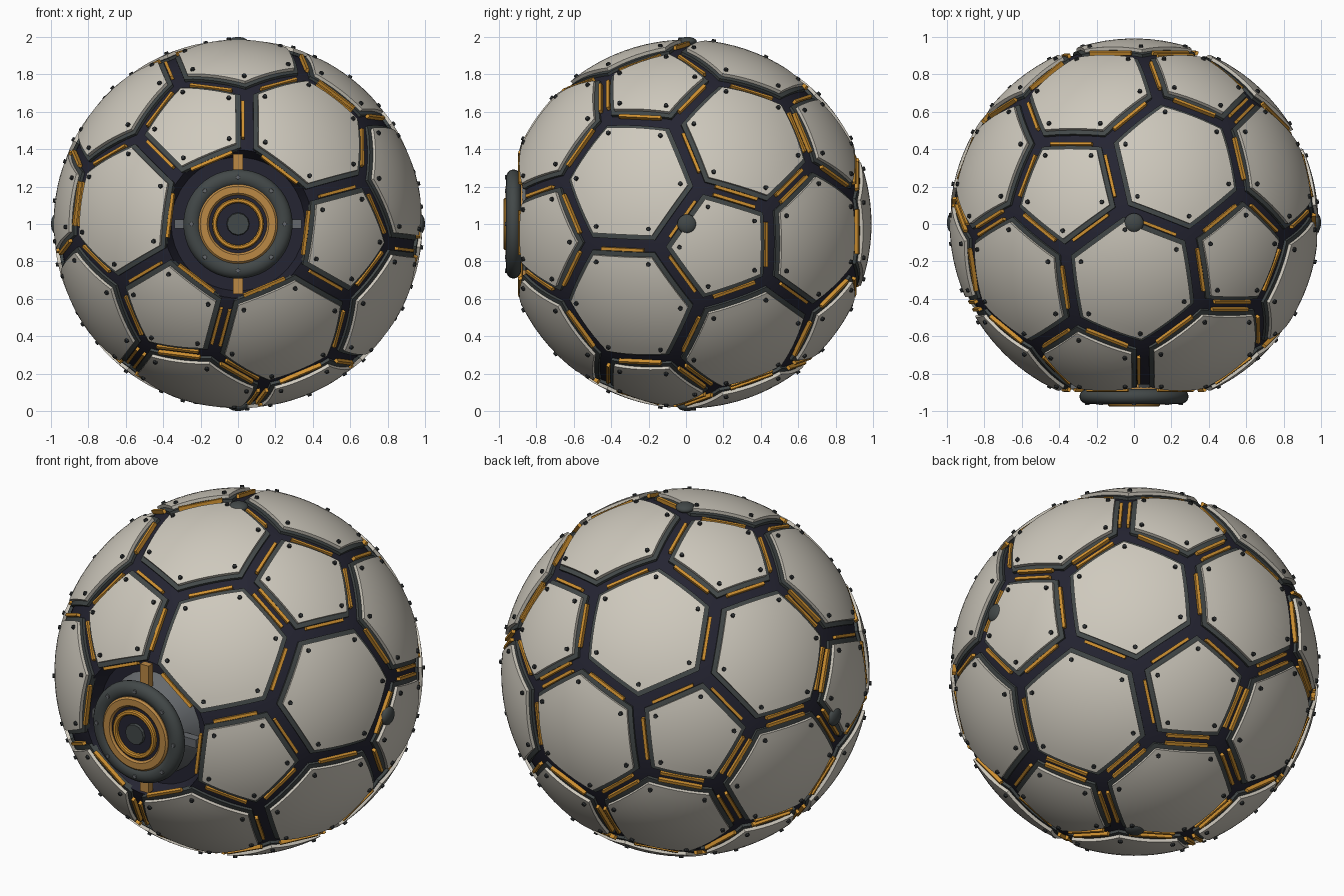
import bpy, bmesh, math
from mathutils import Vector, Matrix

if "Cube" in bpy.data.objects:
    bpy.data.objects.remove(bpy.data.objects["Cube"])

R = 0.986                       # outer panel radius
C = Vector((0, 0.006, 1.0))     # ball centre


def mat(name, col):
    m = bpy.data.materials.new(name)
    m.diffuse_color = (*col, 1)
    m.use_nodes = True
    m.node_tree.nodes["Principled BSDF"].inputs["Base Color"].default_value = m.diffuse_color
    return m


CREAM = mat("cream", (0.62, 0.585, 0.51))
NAVY = mat("navy", (0.018, 0.018, 0.032))
SLATE = mat("slate", (0.055, 0.065, 0.065))
AMBER = mat("amber", (0.62, 0.28, 0.03))
BRONZE = mat("bronze", (0.50, 0.25, 0.06))
STEEL = mat("steel", (0.13, 0.14, 0.15))
BOLT = mat("bolt_grey", (0.028, 0.032, 0.034))


def finish(bm, name, material, smooth=True):
    bmesh.ops.recalc_face_normals(bm, faces=bm.faces)
    me = bpy.data.meshes.new(name)
    bm.to_mesh(me)
    bm.free()
    me.materials.append(material)
    ob = bpy.data.objects.new(name, me)
    ob.location = C
    bpy.context.collection.objects.link(ob)
    if smooth:
        bpy.ops.object.select_all(action='DESELECT')
        ob.select_set(True)
        bpy.context.view_layer.objects.active = ob
        bpy.ops.object.shade_smooth_by_angle(angle=math.radians(35))
    return ob


def frame(z_dir, x_dir, pos):
    """Matrix with local z along z_dir and local x near x_dir."""
    z = z_dir.normalized()
    y = z.cross(x_dir).normalized()
    x = y.cross(z)
    m = Matrix((x, y, z)).transposed().to_4x4()
    m.translation = pos
    return m


def box(bm, m, sx, sy, sz):
    bmesh.ops.create_cube(bm, size=1, matrix=m @ Matrix.Diagonal((sx, sy, sz, 1)))


def cyl(bm, m, r1, r2, depth, seg):
    bmesh.ops.create_cone(bm, cap_ends=True, segments=seg, radius1=r1, radius2=r2,
                          depth=depth, matrix=m)


# ---- layout: truncated icosahedron with one hexagon facing the front
ico = []
for rad, dep, off in ((0.607, 0.795, 0), (0.982, 0.188, 60)):
    for k in range(3):
        a = math.radians(112.74 + off + 120 * k)
        v = Vector((rad * math.cos(a), -dep, rad * math.sin(a))).normalized()
        ico += [v, -v]
near = [[j for j in range(12) if j != i and ico[i].dot(ico[j]) > 0.3] for i in range(12)]


def corner(i, j):
    return ((2 * ico[i] + ico[j]) / 3).normalized() * R


def ordered(pts):
    c = sum(pts, Vector()) / len(pts)
    n = c.normalized()
    u = (pts[0] - c).normalized()
    w = n.cross(u)
    return sorted(pts, key=lambda p: math.atan2((p - c).dot(w), (p - c).dot(u)))


faces = [ordered([corner(i, j) for j in near[i]]) for i in range(12)]
for i in range(12):
    for j in near[i]:
        for k in near[j]:
            if i < j < k and k in near[i]:
                t = (i, j, k)
                faces.append(ordered([corner(a, b) for a in t for b in t if a != b]))
FRONT = Vector((0, -1, 0))
faces = [f for f in faces if (sum(f, Vector()).normalized()).dot(FRONT) < 0.99]


def inset(poly, d):
    c = sum(poly, Vector()) / len(poly)
    apothem = ((poly[0] + poly[1]) / 2 - c).length
    return [c + (p - c) * (apothem - d) / apothem for p in poly]


def plate(bm, poly, r_out, r_in):
    """Curved polygonal plate with side walls."""
    b = bmesh.new()
    c = b.verts.new(sum(poly, Vector()) / len(poly))
    vs = [b.verts.new(p) for p in poly]
    for i in range(len(vs)):
        b.faces.new((c, vs[i], vs[(i + 1) % len(vs)]))
    bmesh.ops.subdivide_edges(b, edges=b.edges[:], cuts=5, use_grid_fill=True)
    for v in b.verts:
        v.co = v.co.normalized() * r_out
    rim = [e for e in b.edges if e.is_boundary]
    new = bmesh.ops.extrude_edge_only(b, edges=rim)["geom"]
    for v in new:
        if isinstance(v, bmesh.types.BMVert):
            v.co = v.co.normalized() * r_in
    me = bpy.data.meshes.new("tmp")
    b.to_mesh(me)
    b.free()
    bm.from_mesh(me)
    bpy.data.meshes.remove(me)


# ---- shell panels, slate rims, corner bolts and glowing seam bars
panels, rims, bolts, bars = (bmesh.new() for _ in range(4))
seen = {}
for f in faces:
    plate(panels, inset(f, 0.062), R, 0.955)
    plate(rims, inset(f, 0.036), 0.968, 0.935)
    for p in inset(f, 0.098):
        n = p.normalized()
        cyl(bolts, frame(n, Vector((0.3, 0.5, 0.8)), n * (R + 0.003)), 0.013, 0.011, 0.018, 8)
    centre = sum(f, Vector()) / len(f)
    for i, p in enumerate(f):
        q = f[(i + 1) % len(f)]
        mid = (p + q) / 2
        key = tuple(round(x, 2) + 0.0 for x in mid)
        seen[key] = seen.get(key, 0) + 1
        if seen[key] == 1 or len(seen) % 3 == 0:
            n = mid.normalized()
            pos = (mid + (centre - mid).normalized() * 0.024).normalized() * 0.963
            box(bars, frame(n, q - p, pos), 0.24, 0.017, 0.022)
finish(panels, "shell_panels", CREAM)
finish(rims, "panel_rims", SLATE)
finish(bolts, "panel_bolts", BOLT, False)
finish(bars, "seam_bars", AMBER, False)

# ---- core ball with a recessed well at the front
bm = bmesh.new()
bmesh.ops.create_icosphere(bm, subdivisions=5, radius=0.952)
bmesh.ops.bisect_plane(bm, geom=bm.verts[:] + bm.edges[:] + bm.faces[:],
                       plane_co=(0, -0.865, 0), plane_no=FRONT, clear_outer=True)
rim = [e for e in bm.edges if e.is_boundary]
new = bmesh.ops.extrude_edge_only(bm, edges=rim)["geom"]
for v in new:
    if isinstance(v, bmesh.types.BMVert):
        v.co = Vector((v.co.x * 0.9, -0.77, v.co.z * 0.9))
bmesh.ops.contextual_create(bm, geom=[e for e in bm.edges if e.is_boundary])
finish(bm, "core_ball", NAVY)

# ---- pole caps at left, right, top and bottom
bm = bmesh.new()
for d in ((1, 0, 0), (-1, 0, 0), (0, 0, 1), (0, 0, -1)):
    d = Vector(d)
    m = frame(d, Vector((0, 1, 0)), d * 0.975)
    bmesh.ops.create_uvsphere(bm, u_segments=24, v_segments=12, radius=1,
                              matrix=m @ Matrix.Diagonal((0.052, 0.052, 0.025, 1)))
finish(bm, "pole_caps", SLATE)


# ---- front hub, turned around the y axis from (radius, depth) profiles
def lathe(name, profile, material, seg=48):
    bm = bmesh.new()
    vs = [bm.verts.new((r, y, 0)) for r, y in profile]
    es = [bm.edges.new((vs[i], vs[(i + 1) % len(vs)])) for i in range(len(vs))]
    bmesh.ops.spin(bm, geom=vs + es, axis=(0, 1, 0), cent=(0, 0, 0),
                   angle=2 * math.pi, steps=seg, use_merge=True)
    bmesh.ops.remove_doubles(bm, verts=bm.verts[:], dist=1e-5)
    finish(bm, name, material)


def ring(name, r0, r1, y0, y1, material):
    b = min(0.01, (r1 - r0) / 4)
    lathe(name, [(r0, y1), (r0, y0 + b), (r0 + b, y0), (r1 - b, y0), (r1, y0 + b), (r1, y1)],
          material)


lathe("hub_tyre", [(0.245 + 0.047 * math.cos(a), -0.928 + 0.041 * math.sin(a))
                   for a in (2 * math.pi * k / 16 for k in range(16))], SLATE)
ring("hub_outer_ring", 0.155, 0.212, -0.972, -0.88, BRONZE)
ring("hub_inner_ring", 0.112, 0.138, -0.982, -0.90, AMBER)

bm = bmesh.new()
back = Vector((0, 1, 0))
cyl(bm, frame(FRONT, Vector((1, 0, 0)), FRONT * 0.93), 0.20, 0.20, 0.06, 48)
finish(bm, "hub_disc", NAVY)

bm = bmesh.new()
cyl(bm, frame(FRONT, Vector((1, 0, 0)), FRONT * 0.835), 0.29, 0.20, 0.13, 24)
finish(bm, "hub_body", STEEL)

bm = bmesh.new()
cyl(bm, frame(FRONT, Vector((1, 0, 0)), FRONT * 0.955), 0.068, 0.058, 0.04, 12)
finish(bm, "hub_button", SLATE, False)

# ---- small studs around the tyre
bm = bmesh.new()
for k in range(8):
    a = k * math.pi / 4
    cyl(bm, frame(FRONT, Vector((1, 0, 0)),
                  Vector((0.25 * math.cos(a), -0.968, 0.25 * math.sin(a)))), 0.013, 0.011, 0.012, 8)
finish(bm, "tyre_studs", STEEL, False)

# ---- struts that hold the hub in the well
bm, bm2 = bmesh.new(), bmesh.new()
for s in (-1, 1):
    box(bm, Matrix.Translation((s * 0.29, -0.86, 0)), 0.10, 0.05, 0.05)
    box(bm2, Matrix.Translation((0, -0.86, s * 0.31)), 0.055, 0.04, 0.13)
finish(bm, "side_struts", STEEL, False)
finish(bm2, "vertical_struts", BRONZE, False)
